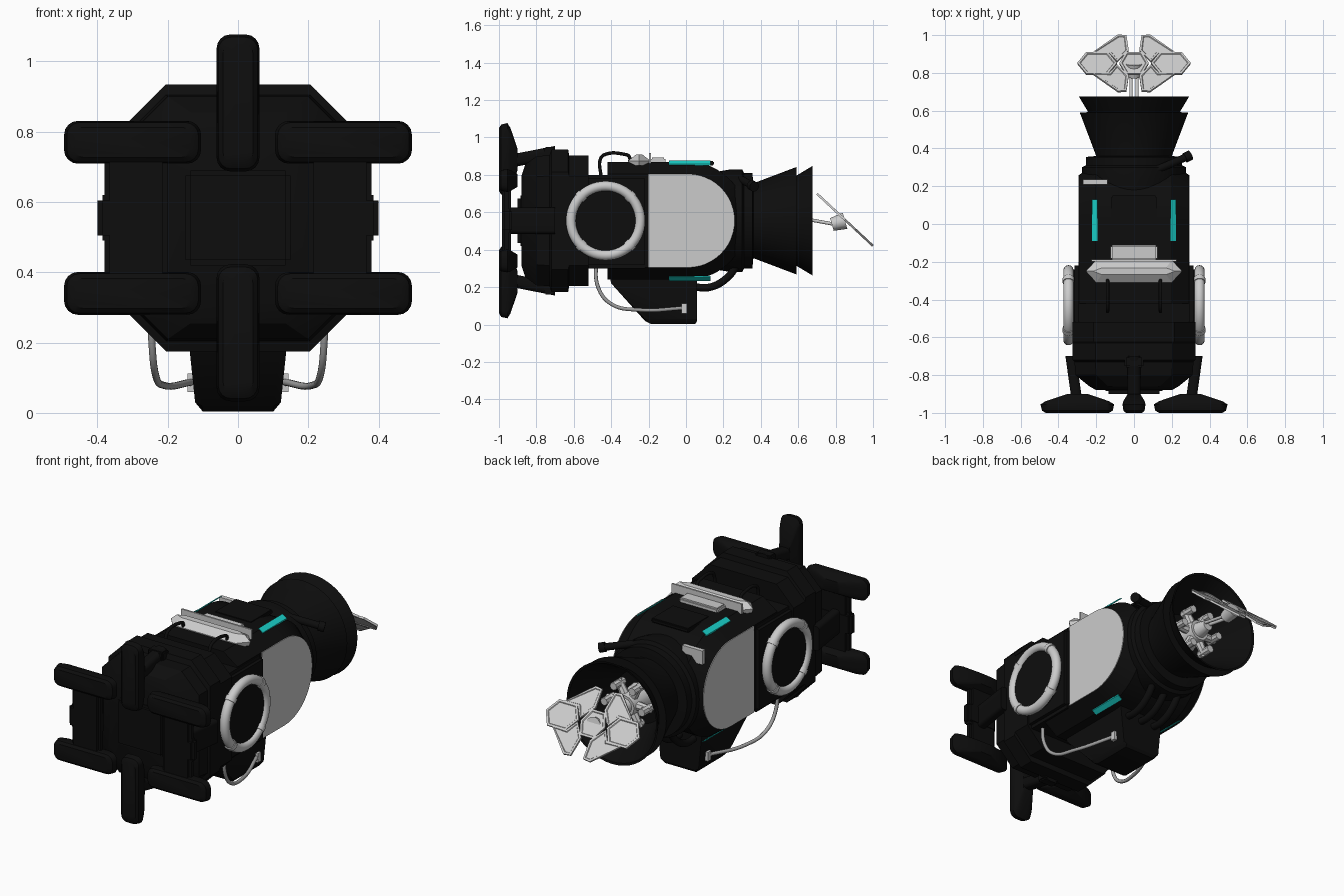
import bpy, bmesh, math
from mathutils import Vector

start = bpy.data.objects.get("Cube")
if start:
    bpy.data.objects.remove(start)


def material(name, r, g, b):
    m = bpy.data.materials.new(name)
    m.use_nodes = True
    m.diffuse_color = (r, g, b, 1)
    m.node_tree.nodes["Principled BSDF"].inputs["Base Color"].default_value = (r, g, b, 1)
    return m


BLACK = material("black hull", .004, .004, .004)
LIGHT = material("light grey", .6, .6, .6)
GREY = material("mid grey", .36, .36, .36)
CYAN = material("cyan glow", .01, .65, .6)
MID = .555  # height of the long axis
SIDES = (("left", 1), ("right", -1))


def finish(bm, name, mat, smooth=True):
    bmesh.ops.recalc_face_normals(bm, faces=bm.faces)
    me = bpy.data.meshes.new(name)
    bm.to_mesh(me)
    bm.free()
    ob = bpy.data.objects.new(name, me)
    bpy.context.collection.objects.link(ob)
    me.materials.append(mat)
    if smooth:
        bpy.ops.object.select_all(action='DESELECT')
        ob.select_set(True)
        bpy.context.view_layer.objects.active = ob
        bpy.ops.object.shade_smooth_by_angle(angle=math.radians(32))
    return ob


def loft(name, sections, mat, smooth=True):
    """Skin a run of equal-length point rings and cap both ends."""
    bm = bmesh.new()
    rings = [[bm.verts.new(p) for p in s] for s in sections]
    for a, b in zip(rings, rings[1:]):
        for i in range(len(a)):
            j = (i + 1) % len(a)
            bm.faces.new((a[i], a[j], b[j], b[i]))
    bm.faces.new(rings[0])
    bm.faces.new(rings[-1])
    return finish(bm, name, mat, smooth)


def box(name, lo, hi, mat, bevel=0.0):
    bm = bmesh.new()
    bmesh.ops.create_cube(bm, size=1)
    for v in bm.verts:
        v.co = [(a + b) / 2 + c * (b - a) for a, b, c in zip(lo, hi, v.co)]
    if bevel:
        bmesh.ops.bevel(bm, geom=bm.edges[:], offset=bevel, segments=2, affect='EDGES')
    return finish(bm, name, mat)


def rod(name, a, b, radius, mat, end=None, sides=24):
    a, b = Vector(a), Vector(b)
    bm = bmesh.new()
    bmesh.ops.create_cone(bm, cap_ends=True, segments=sides, radius1=radius,
                          radius2=radius if end is None else end, depth=(b - a).length)
    turn = (b - a).to_track_quat('Z', 'Y')
    for v in bm.verts:
        v.co = turn @ v.co + (a + b) / 2
    return finish(bm, name, mat)


def lathe(name, profile, mat, sides=48):
    steps = [math.tau * i / sides for i in range(sides)]
    return loft(name, [[(r * math.cos(t), y, MID + r * math.sin(t)) for t in steps]
                       for y, r in profile], mat)


def pipe(name, points, radius, mat):
    cu = bpy.data.curves.new(name, 'CURVE')
    cu.dimensions = '3D'
    cu.bevel_depth = radius
    cu.resolution_u = 8
    cu.use_fill_caps = True
    sp = cu.splines.new('BEZIER')
    sp.bezier_points.add(len(points) - 1)
    for bp, p in zip(sp.bezier_points, points):
        bp.co = p
        bp.handle_left_type = bp.handle_right_type = 'AUTO'
    ob = bpy.data.objects.new(name, cu)
    bpy.context.collection.objects.link(ob)
    cu.materials.append(mat)


def octagon(y, hx, hz, cut):
    q = [(hx, hz - cut), (hx - cut, hz)]
    pts = q + [(-x, z) for x, z in q[::-1]]
    pts += [(-x, -z) for x, z in pts]
    return [(x, y, MID + z) for x, z in pts]


def stadium(r, front, cy=.01):
    arc = [math.pi * (i / 24 - .5) for i in range(25)]
    return [(front, MID - r)] + [(cy + r * math.cos(t), MID + r * math.sin(t)) for t in arc] + [(front, MID + r)]


def bar(hu, hw):
    r = min(hu, hw) * .65
    pts = []
    for k, (su, sw) in enumerate(((1, 1), (-1, 1), (-1, -1), (1, -1))):
        for i in range(5):
            t = math.pi / 2 * (k + i / 4)
            pts.append((su * (hu - r) + r * math.cos(t), sw * (hw - r) + r * math.sin(t)))
    return pts


# Main hull: half-round end with chamfered long edges
loft("main_hull", [[(x, y, z) for y, z in stadium(r, -.42)]
                   for x, r in ((-.29, .25), (-.2, .315), (.2, .315), (.29, .25))], BLACK)
for side, s in SIDES:
    loft(side + "_side_panel", [[(s * x, y, z) for y, z in stadium(.25, -.2)]
                                for x in (.288, .294)], LIGHT)
    # Glowing strips on upper and lower chamfers
    for level, k in (("upper", 1), ("lower", -1)):
        strip = [(.194, .318), (.194, .322), (.222, .304), (.222, .296)]
        loft(f"{side}_{level}_glow_strip", [[(s * x, y, MID + k * z) for x, z in strip]
                                            for y in (-.09, .13)], CYAN, False)
box("roof_hatch", (-.12, -.05, .85), (.12, .15, .875), BLACK, .006)
box("roof_vent", (-.27, .21, .74), (-.14, .235, .82), LIGHT)
rod("roof_pipe", (.08, .27, .79), (.29, .36, .74), .02, BLACK)
rod("roof_pipe_end", (.27, .35, .745), (.3, .365, .737), .027, BLACK)

# Forward hull: stepped octagonal drum
loft("front_drum", [octagon(*s) for s in (
    (-.88, .2, .24, .08), (-.86, .235, .3, .1), (-.8, .31, .345, .11), (-.73, .315, .35, .11),
    (-.72, .325, .38, .12), (-.63, .325, .38, .12), (-.625, .325, .35, .11),
    (-.52, .325, .35, .11))], BLACK)
box("ring_mount", (-.315, -.55, .3), (.315, -.2, .8), BLACK, .02)
box("front_hatch", (-.15, -.9, .42), (.15, -.86, .69), BLACK, .015)

# Round ports with light rings
for side, s in SIDES:
    rod(side + "_port", (s * .28, -.43, MID), (s * .355, -.43, MID), .19, BLACK, sides=48)
    bpy.ops.mesh.primitive_torus_add(major_segments=56, minor_segments=14, major_radius=.185,
                                     minor_radius=.027, location=(s * .347, -.43, MID),
                                     rotation=(0, math.pi / 2, 0))
    ring = bpy.context.object
    ring.name = side + "_port_ring"
    ring.data.materials.append(LIGHT)
    bpy.ops.object.shade_smooth()
    for i in range(4):
        t = math.pi * (i / 2 + .25)
        mid = Vector((s * .347, -.43 + .185 * math.cos(t), MID + .185 * math.sin(t)))
        along = Vector((0, -math.sin(t), math.cos(t))) * .014
        rod(f"{side}_ring_clamp_{i}", mid - along, mid + along, .031, LIGHT)
    # Side cable and its plug
    pipe(side + "_cable", [(s * x, y, z) for x, y, z in (
        (.25, -.48, .36), (.245, -.47, .2), (.235, -.4, .11), (.21, -.25, .078), (.13, -.01, .088))],
        .01, GREY)
    box(side + "_cable_plug", (s * .13 - .014, -.025, .06), (s * .13 + .014, .005, .112), LIGHT)

# Keel box with sloped front
keel = [(-.42, .3), (-.4, .22), (-.22, .02), (-.19, .004), (.05, .004), (.06, .02), (.06, .3)]
loft("keel_box", [[(s * (wide + .1 * z), y, max(z, floor)) for y, z in keel]
                  for s, wide, floor in ((-1, .12, .03), (-1, .1, 0), (1, .1, 0), (1, .12, .03))], BLACK)
for x in (-.09, 0, .09):
    pipe("keel_pipe", [(x, .04, .2), (x, .13, .2), (x, .22, .25), (x, .28, .33)], .02, BLACK)

# Landing feet
LEVELS = ((-1, .86, .7), (-.988, .96, .92), (-.955, 1, 1), (-.938, .86, .92), (-.9, .28, .55))


def foot(name, cx, cz, upright):
    rings = []
    for y, ku, kw in LEVELS:
        pts = bar(.195 * ku, .061 * kw)
        rings.append([(cx + (w if upright else u), y, cz + (u if upright else w)) for u, w in pts])
    loft(name, rings, BLACK)


def strut(name, a, b, hx, hz):
    loft(name, [[(p[0] + u, p[1], p[2] + w) for u, w in bar(hx, hz)] for p in (a, b)], BLACK)


for place, k in (("upper", 1), ("lower", -1)):
    foot(place + "_foot", 0, MID + k * .327, True)
    strut(place + "_foot_strut", (0, -.93, MID + k * .32), (0, -.7, MID + k * .365), .035, .035)
    box(place + "_strut_block", (-.05, -.76, MID + k * .365 - .03), (.05, -.7, MID + k * .365 + .03), BLACK, .008)
for side, s in SIDES:
    for place, k in (("upper", 1), ("lower", -1)):
        foot(f"{side}_{place}_foot", s * .3, MID + k * .215, False)
    box(side + "_foot_bridge", (s * .29 - .09, -.985, .36), (s * .29 + .09, -.935, .75), BLACK, .015)
    box(side + "_bridge_pad", (s * .3 - .1, -.985, .49), (s * .3 + .1, -.93, .62), BLACK, .015)
    strut(side + "_foot_strut", (s * .3, -.95, MID), (s * .335, -.7, MID), .028, .07)

# Roof array, rails and hooks
lozenge = [(-.255, -.25), (-.2, -.19), (.2, -.19), (.255, -.25), (.2, -.31), (-.2, -.31)]
loft("roof_array", [[(x * k, -.25 + (y + .25) * m, z) for x, y in lozenge]
                    for z, k, m in ((.85, .97, .95), (.875, 1, 1), (.908, .85, .3))], LIGHT, False)
box("array_fin", (-.225, -.198, .86), (.225, -.188, .918), LIGHT)
box("array_block", (-.125, -.19, .86), (.125, -.11, .893), LIGHT, .008)
for x in (-.14, .14):
    pipe("roof_rail", [(x, -.455, .79), (x, -.455, .89), (x, -.43, .91), (x, -.33, .91),
                       (x, -.305, .9), (x, -.3, .86)], .009, BLACK)

# Engine collar and open flared nozzle
lathe("engine_collar", [(.1, .25), (.24, .275), (.3, .275), (.31, .255), (.355, .255), (.36, .2)], BLACK)
lathe("nozzle", [(.3, .2), (.36, .2), (.59, .287), (.592, .242), (.675, .292),
                 (.672, .28), (.58, .225), (.42, .15)], BLACK)

# Machinery inside the nozzle
rod("engine_core", (0, .4, MID), (0, .56, MID), .085, LIGHT, .06, 12)
rod("core_cap", (0, .56, MID), (0, .63, MID), .045, LIGHT, .03, 12)
for i in range(6):
    t = math.tau * i / 6
    d = Vector((math.cos(t), 0, math.sin(t)))
    c = Vector((0, .52, MID))
    rod(f"core_spoke_{i}", c, c + d * .14, .03, LIGHT, .02, 8)
    rod(f"core_clamp_{i}", c + d * .12 - Vector((0, .03, 0)), c + d * .12 + Vector((0, .06, 0)), .022, LIGHT, sides=8)
for x in (-.016, .016):
    rod("wing_arm", (x, .58, .575), (x, .8, .535), .009, LIGHT, sides=12)
rod("wing_joint", (0, .78, .535), (0, .85, .555), .035, LIGHT, .045, 12)

# Tilted wing of hexagons and blades
ALONG, OUT, HEART = Vector((0, .73, -.68)), Vector((0, .68, .73)), Vector((0, .85, .56))


def plate(name, outline):
    bm = bmesh.new()
    rows = [[bm.verts.new(HEART + Vector((x, 0, 0)) + ALONG * v + OUT * h) for x, v in outline]
            for h in (-.006, .006)]
    caps = [bm.faces.new(r) for r in rows]
    n = len(outline)
    for i in range(n):
        j = (i + 1) % n
        bm.faces.new((rows[0][i], rows[0][j], rows[1][j], rows[1][i]))
    bmesh.ops.recalc_face_normals(bm, faces=bm.faces)
    bmesh.ops.inset_individual(bm, faces=caps, thickness=.013, depth=0)
    bmesh.ops.inset_individual(bm, faces=caps, thickness=.004, depth=-.004)
    finish(bm, name, LIGHT, False)


for name, cx, hw in (("wing_hex_right", -.195, .105), ("wing_hex_middle", 0, .078), ("wing_hex_left", .195, .105)):
    plate(name, [(cx + hw * a, .078 * b) for a, b in
                 ((1, 0), (.55, 1), (-.55, 1), (-1, 0), (-.55, -1), (.55, -1))])
blade = [(.085, .205), (.04, .2), (.028, .09), (.09, .012), (.13, .07), (.22, .075)]
for side, s in SIDES:
    for place, k in (("rear", 1), ("front", -1)):
        plate(f"{side}_{place}_blade", [(s * x, k * v) for x, v in blade])
